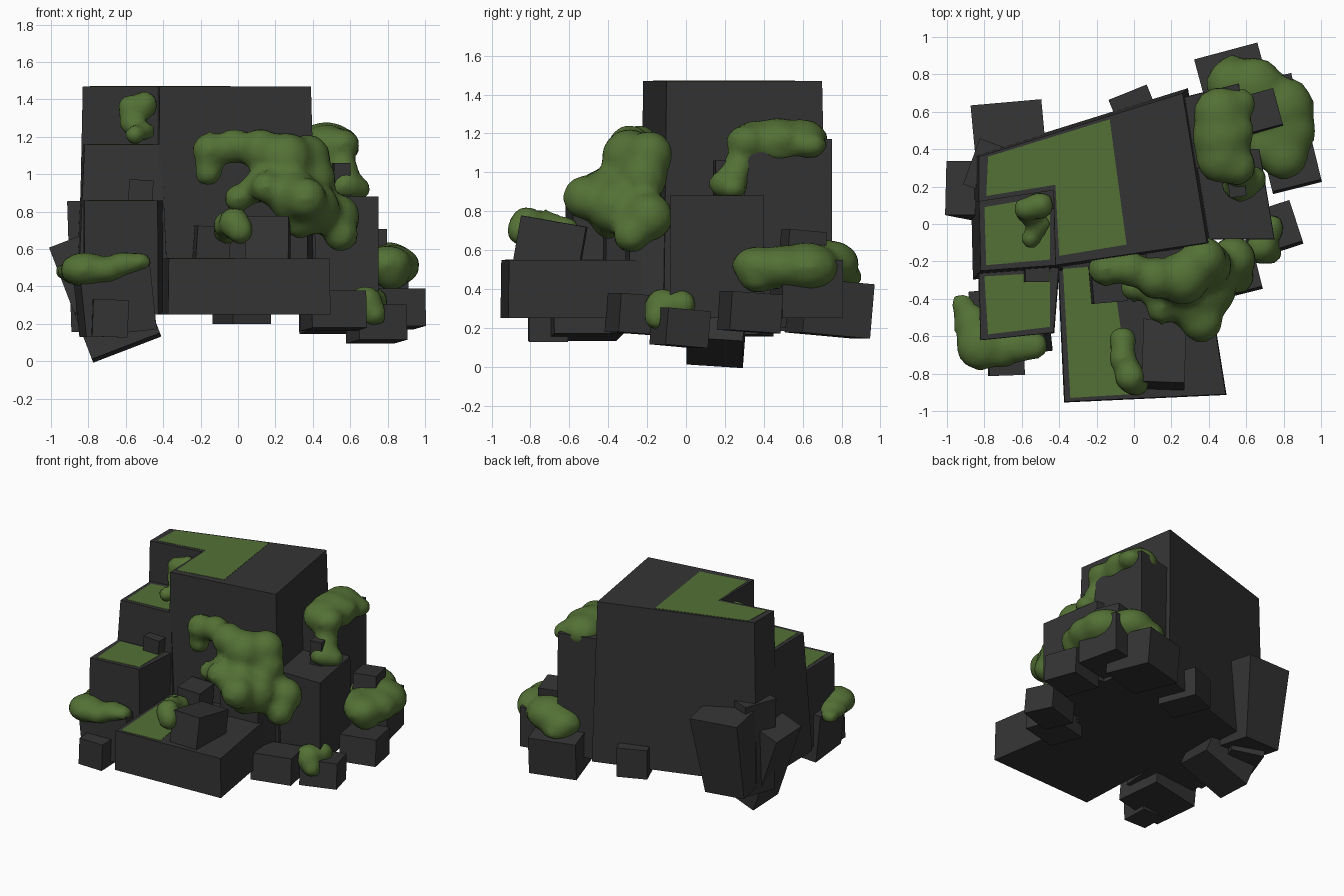
import bpy, bmesh
from math import radians
from mathutils import Matrix, Euler, Vector

cube = bpy.data.objects.get("Cube")
if cube:
    bpy.data.objects.remove(cube, do_unlink=True)


def material(name, rgb):
    m = bpy.data.materials.new(name)
    m.use_nodes = True
    m.diffuse_color = (*rgb, 1)
    m.node_tree.nodes["Principled BSDF"].inputs["Base Color"].default_value = (*rgb, 1)
    return m


STONE = material("dark stone", (0.034, 0.034, 0.034))
MOSS = material("moss green", (0.088, 0.165, 0.036))


def finish(bm, name, mat):
    bmesh.ops.recalc_face_normals(bm, faces=bm.faces)
    me = bpy.data.meshes.new(name)
    bm.to_mesh(me)
    bm.free()
    me.materials.append(mat)
    ob = bpy.data.objects.new(name, me)
    bpy.context.scene.collection.objects.link(ob)
    return ob


def prism(name, pts, z0, z1, mat=STONE, flare=1.0):
    """Extruded outline whose foot can flare outwards."""
    bm = bmesh.new()
    mid = sum((Vector(p) for p in pts), Vector((0, 0))) / len(pts)
    foot = [mid + (Vector(p) - mid) * flare for p in pts]
    low = [bm.verts.new((p.x, p.y, z0)) for p in foot]
    top = [bm.verts.new((*p, z1)) for p in pts]
    bm.faces.new(top)
    bm.faces.new(low[::-1])
    for i in range(len(pts)):
        j = (i + 1) % len(pts)
        bm.faces.new((low[i], low[j], top[j], top[i]))
    return finish(bm, name, mat)


def rock(name, loc, size, rot=(0, 0, 0), taper=1.0):
    """Tilted block, optionally narrower at its foot."""
    bm = bmesh.new()
    bmesh.ops.create_cube(bm, size=1)
    for v in bm.verts:
        if v.co.z < 0:
            v.co.xy *= taper
    turn = Euler([radians(a) for a in rot]).to_matrix().to_4x4()
    bm.transform(Matrix.Translation(loc) @ turn @ Matrix.Diagonal((*size, 1)))
    return finish(bm, name, STONE)


def moss(name, blobs, flat=1.0):
    """Clump of balls (x, y, z, radius) fused into one soft skin."""
    bm = bmesh.new()
    for x, y, z, r in blobs:
        bmesh.ops.create_icosphere(bm, subdivisions=2, radius=r,
                                   matrix=Matrix.Translation((x, y, z)) @ Matrix.Diagonal((1, 1, flat, 1)))
    ob = finish(bm, name, MOSS)
    fuse = ob.modifiers.new("fuse", "REMESH")
    fuse.mode = "VOXEL"
    fuse.voxel_size = 0.03
    fuse.use_smooth_shade = True
    soft = ob.modifiers.new("soften", "SMOOTH")
    soft.factor = 0.5
    soft.iterations = 4
    return ob


# Stepped cliff body
prism("cliff_body", [(-.83, .36), (.26, .70), (.39, -.10), (-.42, -.22), (-.43, .18), (-.83, .12)],
      .25, 1.47, flare=1.05)
prism("upper_step", [(-.83, .2), (-.40, .2), (-.41, -.22), (-.82, -.25)], .25, 1.16, flare=1.2)
prism("middle_step", [(-.83, -.2), (-.40, -.2), (-.43, -.58), (-.82, -.62)], .25, .86, flare=1.02)
prism("front_slab", [(-.41, -.1), (.36, -.1), (.49, -.91), (-.37, -.95)], .25, .55, flare=1.01)
prism("right_ledge", [(.3, -.08), (.75, -.08), (.67, .4), (.3, .4)], .25, .88, flare=1.01)
prism("back_right_ledge", [(0, .61), (.56, .75), (.62, .3), (.3, .3)], .25, 1.17, flare=1.01)
prism("front_buttress", [(.06, -.1), (.40, -.1), (.37, -.29), (.07, -.31)], .25, .77, flare=1.03)

# Moss carpets on the flat tops
prism("top_moss", [(-.78, .36), (-.13, .56), (-.04, -.11), (-.40, -.17), (-.42, .21), (-.79, .15)],
      1.464, 1.472, MOSS)
prism("upper_step_moss", [(-.80, .09), (-.45, .15), (-.45, -.19), (-.79, -.22)], 1.154, 1.162, MOSS)
prism("middle_step_moss", [(-.80, -.28), (-.45, -.26), (-.45, -.55), (-.78, -.59)], .854, .862, MOSS)
prism("slab_moss", [(-.38, -.24), (-.12, -.22), (-.02, -.91), (-.34, -.93)], .544, .552, MOSS)

# Loose rocks around the foot: location, size, tilt, foot taper
ROCKS = {
    "left_leaning_rock": ((-.71, .17, .37), (.39, .29, .64), (-4, -21, 0)),
    "left_upright_rock": ((-.745, .29, .51), (.24, .26, .70), (0, -2, -20)),
    "back_left_rock": ((-.68, .43, .50), (.38, .37, .60), (-7, 3, 5), .82),
    "back_small_rock": ((.02, .57, .31), (.22, .29, .22), (0, 0, 22)),
    "back_corner_rock": ((.54, .74, .3), (.35, .36, .28), (-5, 0, 15)),
    "right_back_rock": ((.74, .62, .4), (.28, .32, .3), (0, 0, 13)),
    "right_perched_rock": ((.69, .6, .60), (.17, .2, .2), (-5, 0, 15)),
    "right_outer_rock": ((.84, .33, .28), (.27, .27, .20), (-4, 0, 14)),
    "right_middle_rock": ((.74, -.03, .2), (.27, .23, .19), (-5, 0, 18)),
    "right_front_rock": ((.51, -.25, .27), (.30, .26, .20), (-4, 0, 14)),
    "ledge_pebble": ((.55, .2, .97), (.09, .11, .18), (0, 0, 8)),
    "slab_rock": ((.16, -.70, .62), (.23, .34, .26), (-10, 0, -2)),
    "slab_back_rock": ((-.14, -.32, .62), (.18, .2, .2), (0, 4, 5)),
    "step_pebble": ((-.52, -.26, .9), (.13, .1, .14), (0, 3, 0)),
    "front_left_rock": ((-.66, -.52, .33), (.38, .36, .36), (0, -6, 6)),
    "front_left_pebble": ((-.685, -.71, .23), (.19, .2, .2), (0, 2, 2)),
}
for name, spec in ROCKS.items():
    rock(name, *spec)

# Soft moss clumps
moss("front_hanging_moss", [
    (-.16, -.24, 1.01, .08), (-.15, -.24, 1.13, .10), (-.02, -.24, 1.15, .1), (.12, -.29, 1.13, .12),
    (.26, -.29, 1.08, .15), (.37, -.19, 1.09, .13), (.22, -.32, .96, .13), (.1, -.34, .93, .09),
    (0, -.34, .87, .08), (.31, -.42, .87, .15), (.4, -.22, .97, .13), (.40, -.36, .82, .15),
    (.53, -.19, .77, .13), (.36, -.52, .87, .12), (.55, -.28, .68, .10), (.15, -.45, .93, .09),
    (.33, -.40, .74, .09)])
moss("slab_rock_moss", [(-.06, -.62, .70, .08), (-.06, -.72, .73, .08), (-.02, -.82, .74, .09),
                        (.01, -.85, .70, .08)])
moss("front_left_moss", [(-.92, -.43, .48, .07), (-.86, -.54, .48, .11), (-.82, -.65, .49, .14),
                         (-.71, -.67, .49, .11), (-.61, -.65, .52, .10), (-.53, -.65, .53, .08)], .7)
moss("upper_step_clump", [(-.58, .08, 1.36, .07), (-.5, .1, 1.37, .08), (-.57, .06, 1.27, .07),
                          (-.5, 0, 1.23, .06), (-.55, -.08, 1.21, .06)])
moss("back_right_moss", [(.46, .59, 1.16, .15), (.47, .47, 1.15, .17), (.47, .36, 1.15, .15),
                         (.57, .64, 1.14, .09), (.56, .5, 1.18, .09), (.55, .31, 1.16, .11),
                         (.56, .27, 1.03, .09), (.57, .22, .94, .11), (.64, .24, .92, .08)], .8)
moss("right_back_moss", [(.80, .37, .52, .14), (.82, .5, .51, .16), (.79, .62, .51, .18),
                         (.68, .62, .52, .17), (.64, .73, .53, .17), (.52, .75, .50, .14),
                         (.82, .37, .45, .1), (.53, .80, .46, .11), (.7, .42, .53, .12)], .75)
moss("right_middle_moss", [(.68, -.12, .31, .1), (.73, -.02, .32, .08), (.73, -.15, .25, .07)])
